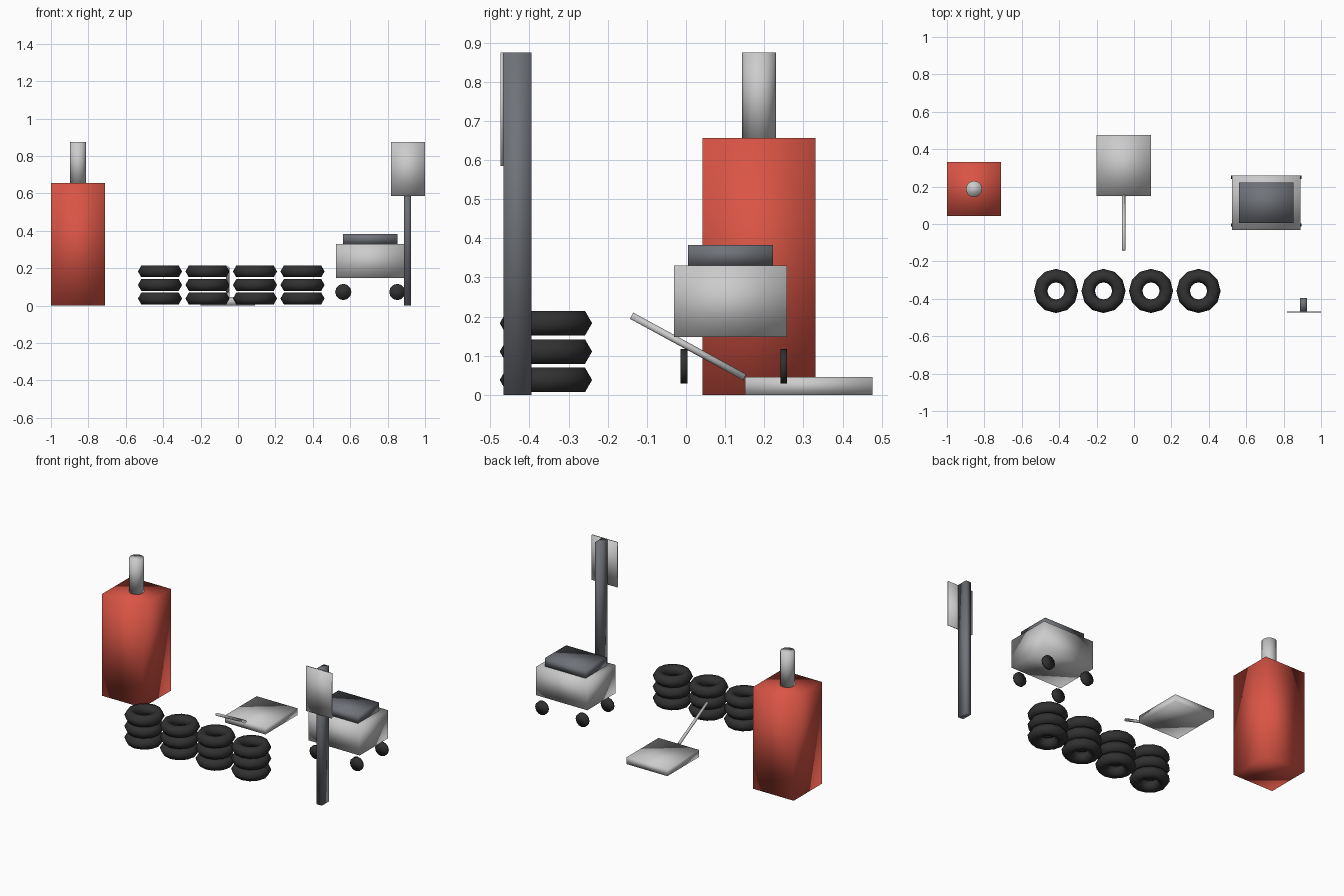
import bpy
from math import pi
from mathutils import Vector

if "Cube" in bpy.data.objects:
    bpy.data.objects.remove(bpy.data.objects["Cube"])


def material(name, rgb):
    m = bpy.data.materials.new(name)
    m.diffuse_color = (*rgb, 1)
    m.use_nodes = True
    m.node_tree.nodes["Principled BSDF"].inputs["Base Color"].default_value = m.diffuse_color
    return m


RED = material("red_paint", (0.70, 0.09, 0.06))
STEEL = material("dark_steel", (0.16, 0.17, 0.19))
RUBBER = material("black_rubber", (0.03, 0.03, 0.03))


def finish(name, mat):
    ob = bpy.context.object
    ob.name = name
    if mat:
        ob.data.materials.append(mat)
    bpy.ops.object.shade_smooth()
    return ob


def box(name, lo, hi, mat=None):
    lo, hi = Vector(lo), Vector(hi)
    bpy.ops.mesh.primitive_cube_add(size=1, location=(lo + hi) / 2)
    bpy.context.object.scale = hi - lo
    bpy.ops.object.transform_apply(location=False, rotation=False, scale=True)
    return finish(name, mat)


def rod(name, a, b, radius, mat=None, sides=12):
    a, b = Vector(a), Vector(b)
    turn = (b - a).to_track_quat('Z', 'Y').to_euler()
    bpy.ops.mesh.primitive_cylinder_add(vertices=sides, radius=radius, depth=(b - a).length,
                                        location=(a + b) / 2, rotation=turn)
    return finish(name, mat)


# Fuel pump with a pipe on top
box("pump_cabinet", (-1, 0.042, 0), (-0.71, 0.331, 0.656), RED)
rod("pump_pipe", (-0.855, 0.187, 0.655), (-0.855, 0.187, 0.875), 0.0435)

# Row of four tire stacks, three tires each
for col in range(4):
    for level in range(3):
        bpy.ops.mesh.primitive_torus_add(
            major_segments=12, minor_segments=6, major_radius=0.082, minor_radius=0.036,
            location=(-0.417 + 0.254 * col, -0.358, 0.038 + 0.0725 * level))
        finish(f"tire_{col + 1}_{level + 1}", RUBBER)

# Floor jack with a sloping handle
box("jack_base", (-0.2, 0.151, 0), (0.09, 0.476, 0.045))
rod("jack_handle", (-0.055, 0.15, 0.045), (-0.055, -0.139, 0.202), 0.009)

# Rolling tool cart
box("cart_body", (0.524, -0.031, 0.148), (0.89, 0.258, 0.33))
box("cart_top", (0.562, 0.005, 0.329), (0.852, 0.222, 0.383), STEEL)
for x in (0.563, 0.852):
    for y in (-0.005, 0.25):
        rod("cart_wheel", (x, y - 0.0085, 0.073), (x, y + 0.0085, 0.073), 0.0435, RUBBER)

# Sign post with a thin plate on its front
box("sign_post", (0.888, -0.467, 0), (0.926, -0.395, 0.875), STEEL)
box("sign_plate", (0.818, -0.474, 0.585), (1.0, -0.467, 0.875))
